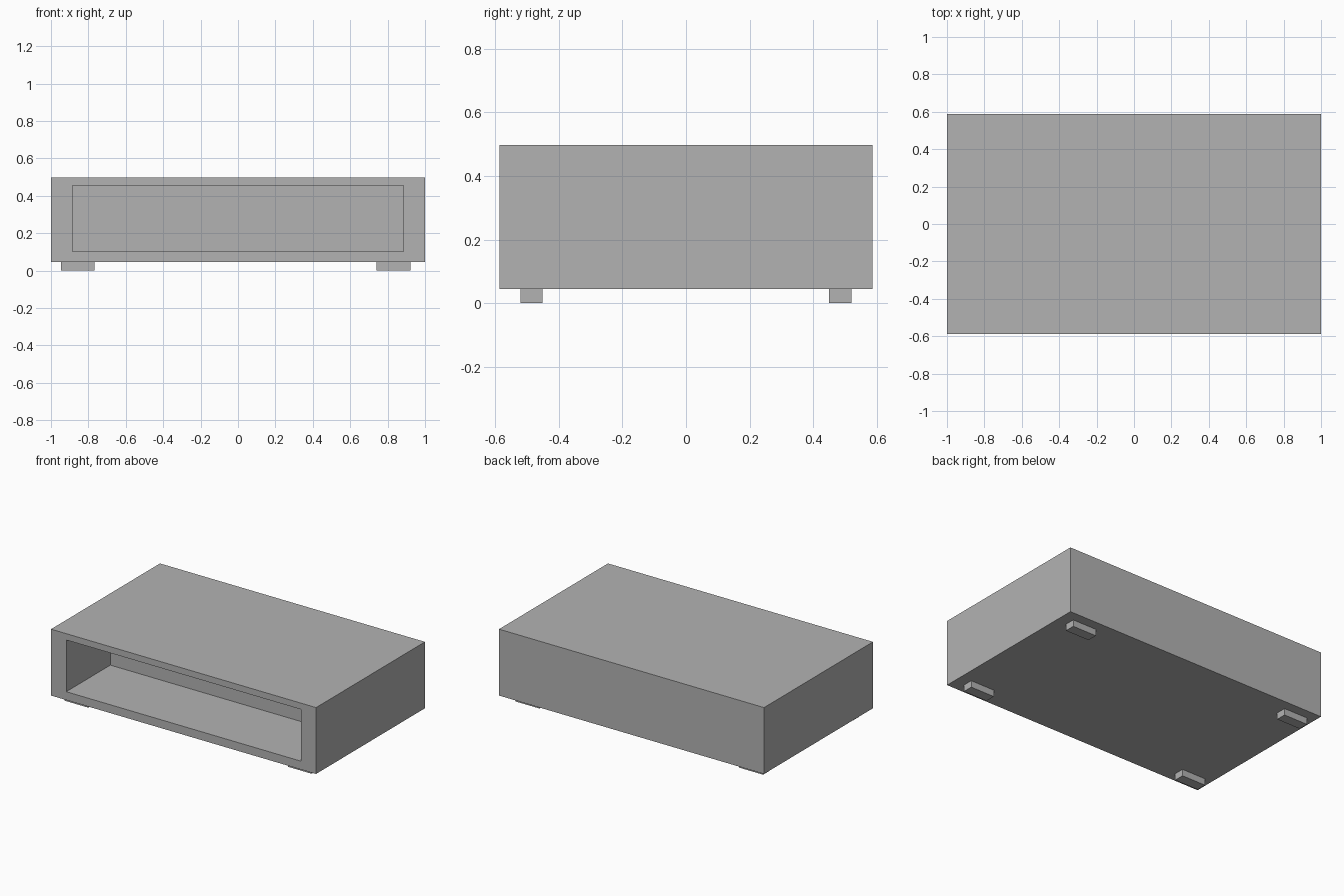
import bpy
import bmesh
from mathutils import Vector

cube = bpy.data.objects.get("Cube")
if cube:
    bpy.data.objects.remove(cube, do_unlink=True)

grey = bpy.data.materials.new("grey")
grey.use_nodes = True
colour = (0.45, 0.45, 0.45, 1)
grey.diffuse_color = colour
grey.node_tree.nodes["Principled BSDF"].inputs["Base Color"].default_value = colour


def add_box(bm, low, high):
    """Add a box spanning two opposite corners."""
    low, high = Vector(low), Vector(high)
    verts = bmesh.ops.create_cube(bm, size=1)["verts"]
    for v in verts:
        v.co = (low + high) / 2 + v.co * (high - low)


def finish(bm, name):
    bmesh.ops.recalc_face_normals(bm, faces=bm.faces)
    mesh = bpy.data.meshes.new(name)
    bm.to_mesh(mesh)
    bm.free()
    mesh.materials.append(grey)
    obj = bpy.data.objects.new(name, mesh)
    bpy.context.collection.objects.link(obj)


HALF_DEPTH = 0.587
BASE, TOP = 0.045, 0.498

# Cabinet body with an open shelf recessed into the front
bm = bmesh.new()
add_box(bm, (-1, -HALF_DEPTH, BASE), (1, HALF_DEPTH, TOP))
front = min(bm.faces, key=lambda f: f.calc_center_median().y)
bmesh.ops.inset_region(bm, faces=[front], thickness=0.05)
for v in front.verts:
    v.co.x = 0.885 if v.co.x > 0 else -0.885
    v.co.z = 0.455 if v.co.z > 0.27 else 0.102
back = bmesh.ops.extrude_discrete_faces(bm, faces=[front])["faces"][0]
bmesh.ops.translate(bm, verts=back.verts, vec=(0, 0.475, 0))
finish(bm, "cabinet_body")

# Four short block feet
for side, x in (("right", -0.856), ("left", 0.831)):
    for end, y in (("front", -0.486), ("back", 0.485)):
        bm = bmesh.new()
        add_box(bm, (x - 0.09, y - 0.035, 0), (x + 0.09, y + 0.035, BASE))
        finish(bm, f"{end}_{side}_foot")
